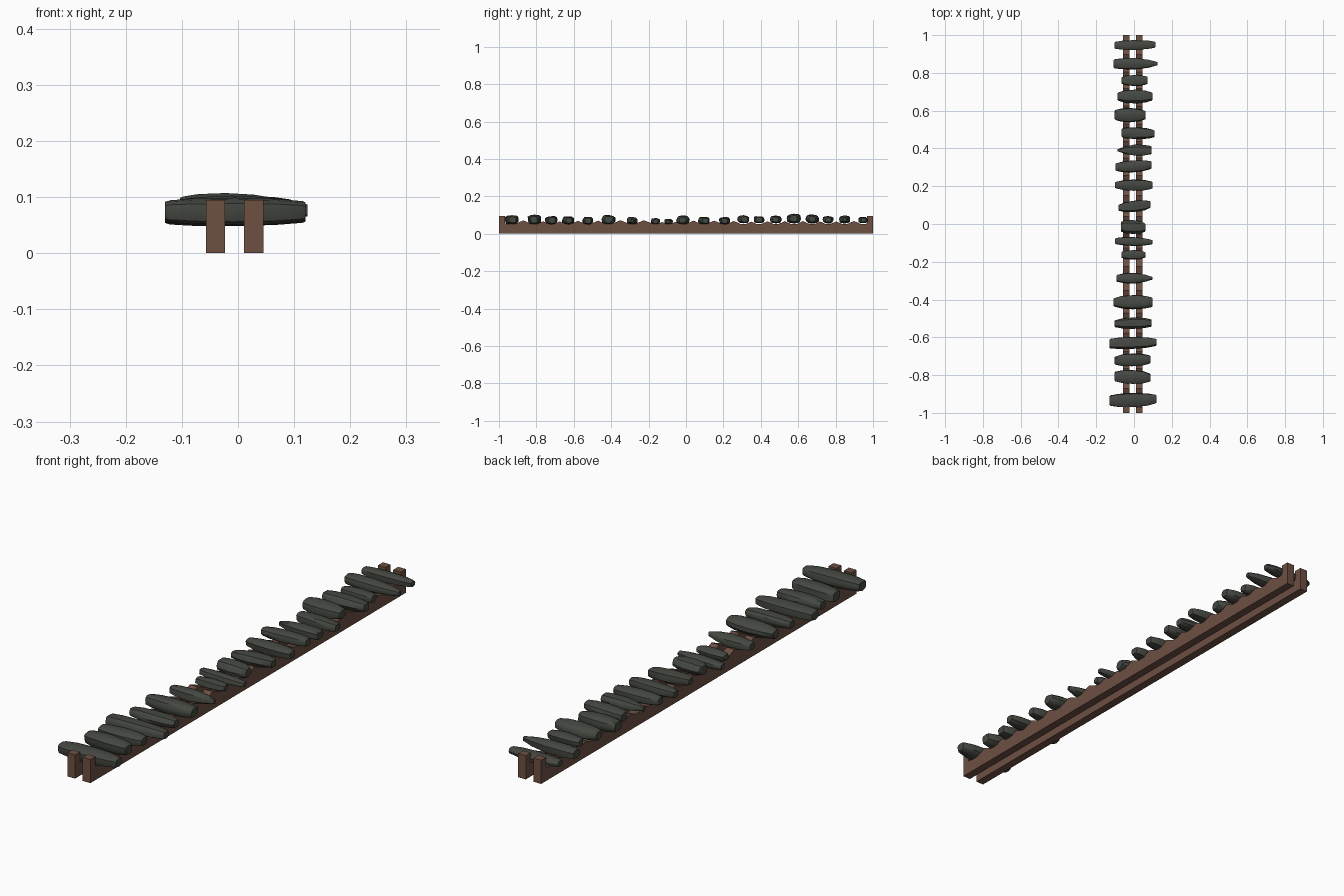
import bpy, bmesh, math, random

if "Cube" in bpy.data.objects:
    bpy.data.objects.remove(bpy.data.objects["Cube"])
random.seed(4)

def material(name, rgb):
    m = bpy.data.materials.new(name)
    m.diffuse_color = (*rgb, 1)
    m.use_nodes = True
    m.node_tree.nodes["Principled BSDF"].inputs["Base Color"].default_value = m.diffuse_color
    return m

stone_mat = material("dark slate", (0.060, 0.066, 0.054))
wood_mat = material("brown wood", (0.155, 0.080, 0.055))

def finish(name, bm, mat):
    bmesh.ops.recalc_face_normals(bm, faces=bm.faces)
    me = bpy.data.meshes.new(name)
    bm.to_mesh(me)
    bm.free()
    me.materials.append(mat)
    ob = bpy.data.objects.new(name, me)
    bpy.context.collection.objects.link(ob)
    return ob

# stones: y, x left, x right, y-width, taper left, taper right, yaw slope
STONES = [
    (-.93, -.130, .120, .076, .85, .75, .03), (-.81, -.103, .087, .076, .80, .75, -.03),
    (-.72, -.103, .087, .066, .75, .80, .03), (-.63, -.130, .120, .064, .95, .75, .03),
    (-.525, -.103, .093, .060, .75, .80, .02), (-.415, -.109, .098, .074, .70, .80, .0),
    (-.287, -.093, .098, .060, .75, .30, .0), (-.163, -.066, .060, .050, .75, .75, .0),
    (-.093, -.100, .098, .046, .80, .60, -.03), (-.016, -.070, .060, .070, .85, .75, -.03),
    (.095, -.082, .087, .062, .65, .75, .10), (.206, -.100, .098, .060, .70, .80, .0),
    (.307, -.098, .093, .064, .75, .80, .06), (.390, -.087, .093, .058, .30, .90, .0),
    (.481, -.066, .108, .062, .90, .75, -.03), (.577, -.103, .062, .076, .80, .70, .0),
    (.675, -.087, .098, .072, .75, .70, .0), (.760, -.066, .072, .058, .70, .80, .0),
    (.848, -.109, .124, .062, .95, .40, .0), (.947, -.103, .113, .052, .85, .75, .02)]

def stone(i, y, x0, x1, w, tl, tr, yaw):
    bm = bmesh.new()
    n = 12
    tilt = random.uniform(-.25, .25)
    h = min(.052, max(.03, w * .68))
    zc = .049 + h / 2 + (.006 if y > .3 else 0)
    jit = [random.uniform(.92, 1.06) for _ in range(n)]
    # stations along x: position, scale
    prof = [(0, tl * .68), (.03, tl * .86), (.2, (1 + tl) / 2), (.5, 1),
            (.8, (1 + tr) / 2), (.97, tr * .84), (1, tr * .66)]
    rings = []
    for t, s in prof:
        x = x0 + (x1 - x0) * t
        ring = []
        for k in range(n):
            a = 2 * math.pi * k / n
            c, q = math.cos(a), math.sin(a)
            py = math.copysign(abs(c) ** .72, c) * w / 2 * s * jit[k]
            pz = math.copysign(abs(q) ** .72, q) * h / 2 * (.3 + .7 * s) * jit[k]
            xx = x + (random.uniform(-.004, .004) if 0 < t < 1 else 0)
            ring.append(bm.verts.new((xx, y + py + pz * tilt + yaw * (x - (x0 + x1) / 2),
                                      zc + pz - py * tilt * .6)))
        rings.append(ring)
    for a, b in zip(rings, rings[1:]):
        for k in range(n):
            bm.faces.new((a[k], a[(k + 1) % n], b[(k + 1) % n], b[k]))
    bm.faces.new(rings[0])
    bm.faces.new(rings[-1])
    ob = finish(f"stone_bar_{i + 1}", bm, stone_mat)
    bpy.ops.object.select_all(action='DESELECT')
    ob.select_set(True)
    bpy.context.view_layer.objects.active = ob
    bpy.ops.object.shade_smooth_by_angle(angle=math.radians(35))

for i, s in enumerate(STONES):
    stone(i, *s)

# rails: end posts plus a notched top edge with a seat under every stone
top = [(-1, .095), (-.968, .095), (-.968, .055)]
for i, s in enumerate(STONES):
    top += [(s[0] - s[3] * .22, .052), (s[0] + s[3] * .22, .052)]
    if i < len(STONES) - 1:
        nxt = STONES[i + 1]
        gap = nxt[0] - s[0]
        top.append((s[0] + gap / 2, .050 + min(.022, gap * .18)))
top += [(.968, .055), (.968, .095), (1, .095)]

def rail(name, x0, x1):
    bm = bmesh.new()
    sides = []
    for x in (x0, x1):
        sides.append([[bm.verts.new((x, y, z)) for y, z in top],
                      [bm.verts.new((x, y, 0)) for y, z in top]])
    (ta, ba), (tb, bb) = sides
    for k in range(len(top) - 1):
        bm.faces.new((ta[k], ta[k + 1], tb[k + 1], tb[k]))
        bm.faces.new((ba[k], ba[k + 1], bb[k + 1], bb[k]))
        for t, b in sides:
            if top[k][0] == top[k + 1][0]:   # vertical step of a post
                continue
            bm.faces.new((t[k], t[k + 1], b[k + 1], b[k]))
    for k in (0, -1):
        bm.faces.new((ta[k], tb[k], bb[k], ba[k]))
    bmesh.ops.remove_doubles(bm, verts=bm.verts, dist=1e-5)
    finish(name, bm, wood_mat)

rail("left_rail", -.057, -.023)
rail("right_rail", .011, .045)
